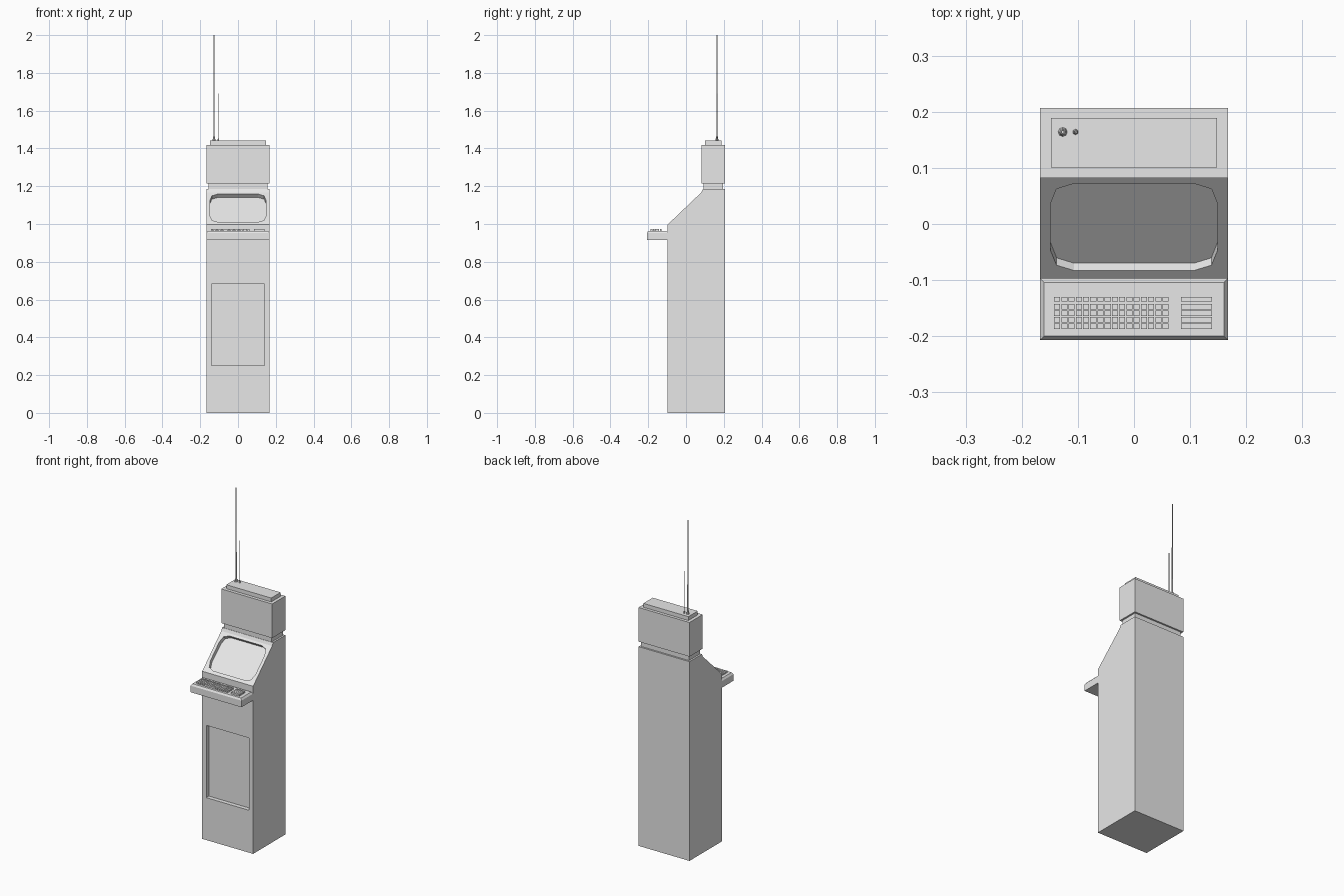
import bpy
import bmesh
from math import atan2
from mathutils import Matrix, Vector

if "Cube" in bpy.data.objects:
    bpy.data.objects.remove(bpy.data.objects["Cube"])

grey = bpy.data.materials.new("light_grey")
grey.use_nodes = True
grey.diffuse_color = (0.8, 0.8, 0.8, 1)
grey.node_tree.nodes["Principled BSDF"].inputs["Base Color"].default_value = (0.8, 0.8, 0.8, 1)

HALF_W = 0.1675
BACK = 0.2065
FRONT = -0.097


def finish(bm, name):
    bmesh.ops.recalc_face_normals(bm, faces=bm.faces)
    mesh = bpy.data.meshes.new(name)
    bm.to_mesh(mesh)
    bm.free()
    mesh.materials.append(grey)
    obj = bpy.data.objects.new(name, mesh)
    bpy.context.scene.collection.objects.link(obj)
    return obj


def loft(bm, rings):
    """Join equal rings of points into a closed solid."""
    rows = [[bm.verts.new(p) for p in ring] for ring in rings]
    n = len(rows[0])
    bm.faces.new(rows[0])
    bm.faces.new(rows[-1])
    for a, b in zip(rows, rows[1:]):
        for i in range(n):
            j = (i + 1) % n
            bm.faces.new((a[i], a[j], b[j], b[i]))


def rect(x0, x1, y0, y1, z):
    return [(x0, y0, z), (x1, y0, z), (x1, y1, z), (x0, y1, z)]


def add_box(bm, x0, x1, y0, y1, z0, z1):
    loft(bm, [rect(x0, x1, y0, y1, z0), rect(x0, x1, y0, y1, z1)])


def box(name, *bounds):
    bm = bmesh.new()
    add_box(bm, *bounds)
    return finish(bm, name)


def cut(target, cutter):
    """Carve the cutter out of the target, then discard it."""
    mod = target.modifiers.new("recess", "BOOLEAN")
    mod.operation = "DIFFERENCE"
    mod.solver = "EXACT"
    mod.object = cutter
    bpy.context.view_layer.update()
    graph = bpy.context.evaluated_depsgraph_get()
    mesh = bpy.data.meshes.new_from_object(target.evaluated_get(graph))
    target.modifiers.clear()
    target.data = mesh
    bpy.data.objects.remove(cutter)


# Cabinet body with sloped display face
slope_low = Vector((0, FRONT, 0.997))
slope_high = Vector((0, 0.082, 1.168))
profile = [(FRONT, 0), (BACK, 0), (BACK, 1.185), (0.09, 1.185),
           slope_high.yz, slope_low.yz]
bm = bmesh.new()
loft(bm, [[(x, y, z) for y, z in profile] for x in (-HALF_W, HALF_W)])
cabinet = finish(bm, "cabinet_body")

# Recessed front panel
cut(cabinet, box("panel_cutter", -0.141, 0.141, FRONT - 0.05, FRONT + 0.025, 0.252, 0.682))

# Recessed screen with clipped corners
corner = [(0.149, 0.057), (0.138, 0.094), (0.107, 0.107)]
quarter = corner + [(-x, v) for x, v in reversed(corner)]
outline = quarter + [(-x, -v) for x, v in quarter]
rise = slope_high - slope_low
frame = (Matrix.Translation((slope_low + slope_high) / 2 + Vector((0, 0.002, 0.002)))
         @ Matrix.Rotation(atan2(rise.z, rise.y), 4, "X"))
bm = bmesh.new()
loft(bm, [[frame @ Vector((x, v, 0.05)) for x, v in outline],
          [frame @ Vector((x, v, -0.022 - 0.03 * v)) for x, v in outline]])
cut(cabinet, finish(bm, "screen_cutter"))

# Upper housing on a narrower neck
box("neck", -0.157, 0.157, 0.092, 0.1965, 1.183, 1.217)
box("upper_housing", -HALF_W, HALF_W, 0.082, BACK, 1.215, 1.418)
box("top_cap", -0.148, 0.148, 0.101, 0.189, 1.416, 1.441)

# Keyboard shelf with a bevelled top
bm = bmesh.new()
loft(bm, [rect(-HALF_W, HALF_W, -BACK, FRONT, 0.914),
          rect(-HALF_W, HALF_W, -BACK, FRONT, 0.953),
          rect(-0.16, 0.16, -0.2, -0.104, 0.964)])
finish(bm, "keyboard_shelf")

# Key rows: a thin function row above four regular ones
rows = [(-0.1385, -0.1305)]
for r in range(4):
    top = -0.143 - r * 0.0115
    rows.append((top - 0.0095, top))
keys = bmesh.new()
bars = bmesh.new()
for y0, y1 in rows:
    for c in range(16):
        x = -0.1425 + c * 0.0129
        add_box(keys, x, x + 0.0108, y0, y1, 0.962, 0.974)
    add_box(bars, 0.084, 0.139, y0, y1, 0.962, 0.974)
finish(keys, "keyboard_keys")
finish(bars, "side_key_bars")


def antenna(name, x, sides, base_r, rod_r, base_top, tip):
    """Tapered foot with a thin rod on top."""
    bm = bmesh.new()
    low, height = 1.439, base_top - 1.439
    for r1, r2, z, h in ((base_r, base_r * 0.55, low, height),
                         (rod_r, rod_r * 0.8, low, tip - low)):
        bmesh.ops.create_cone(bm, cap_ends=True, segments=sides, radius1=r1, radius2=r2,
                              depth=h, matrix=Matrix.Translation((x, 0.164, z + h / 2)))
    finish(bm, name)


antenna("tall_antenna", -0.127, 8, 0.0085, 0.0035, 1.463, 2.0)
antenna("short_antenna", -0.104, 6, 0.0055, 0.002, 1.453, 1.692)
